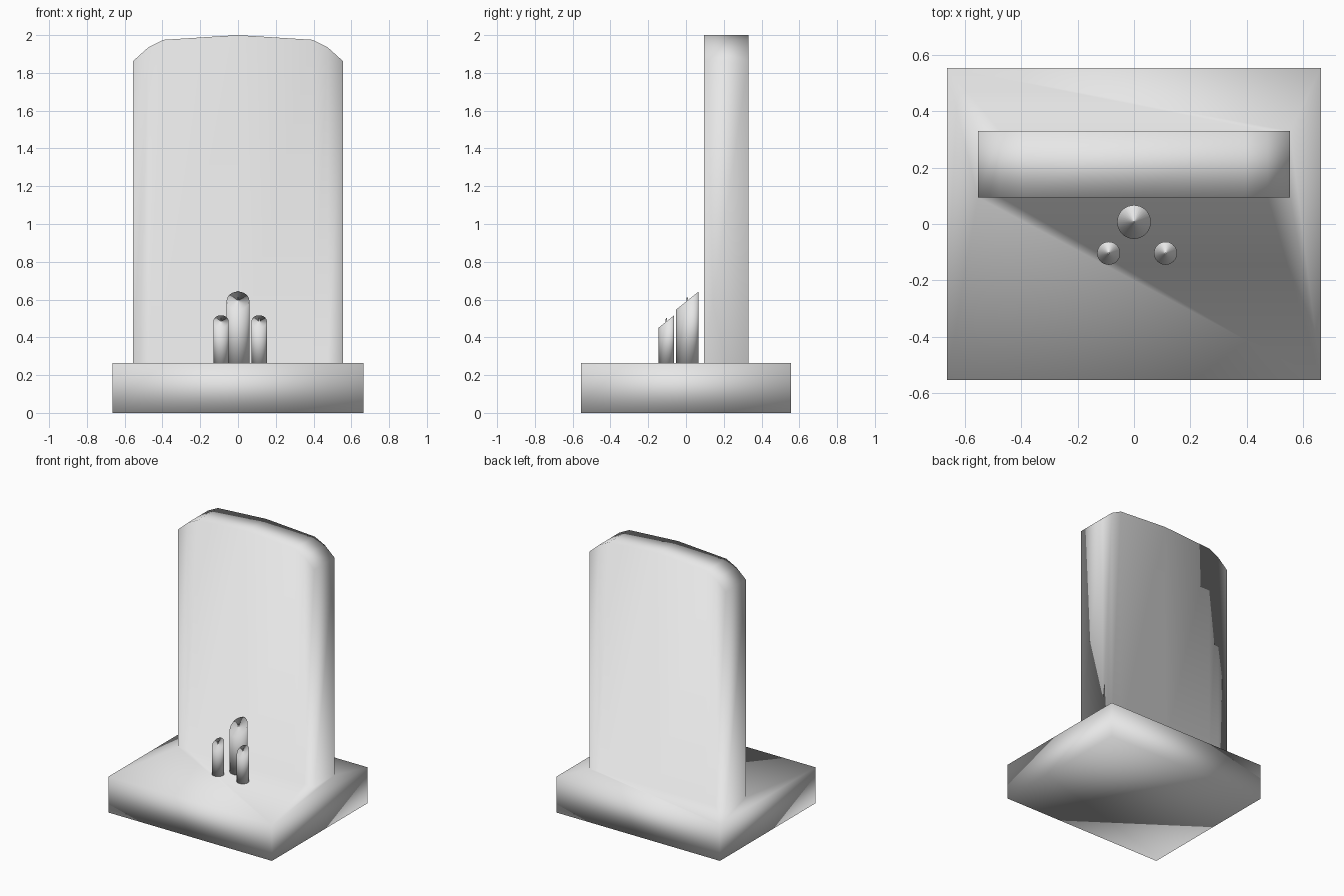
import bpy, bmesh, math

cube = bpy.data.objects.get("Cube")
if cube:
    bpy.data.objects.remove(cube)

stone_grey = bpy.data.materials.new("stone_grey")
stone_grey.use_nodes = True
GREY = (0.8, 0.8, 0.8, 1)
stone_grey.diffuse_color = GREY
for node in stone_grey.node_tree.nodes:
    if node.type == 'BSDF_PRINCIPLED':
        node.inputs["Base Color"].default_value = GREY

BASE_TOP = 0.265


def finish(bm, name):
    """Turn a bmesh into a fully smooth, single-colour object."""
    bmesh.ops.recalc_face_normals(bm, faces=bm.faces)
    for face in bm.faces:
        face.smooth = True
    mesh = bpy.data.meshes.new(name)
    bm.to_mesh(mesh)
    bm.free()
    mesh.materials.append(stone_grey)
    obj = bpy.data.objects.new(name, mesh)
    bpy.context.collection.objects.link(obj)
    return obj


def bridge(bm, a, b):
    """Join two closed rings of vertices with quads."""
    n = len(a)
    for i in range(n):
        j = (i + 1) % n
        bm.faces.new((a[i], a[j], b[j], b[i]))


def headstone():
    """Plinth with the upright slab growing out of its top."""
    bm = bmesh.new()
    corners = [(-0.665, -0.555), (0.665, -0.555), (0.665, 0.555), (-0.665, 0.555)]
    low = [bm.verts.new((x, y, 0)) for x, y in corners]
    top = [bm.verts.new((x, y, BASE_TOP)) for x, y in corners]
    bridge(bm, low, top)
    bm.faces.new(low)

    # Slab outline: half profile mirrored across the middle
    half = [(0.395, 1.975), (0.475, 1.935), (0.555, 1.863)]
    crown = [(-x, z) for x, z in reversed(half)] + [(0, 2.0)] + half
    front, back = 0.095, 0.33
    foot, head = [], []
    for y, outline in ((front, crown), (back, crown[::-1])):
        foot += [bm.verts.new((x, y, BASE_TOP)) for x, z in outline]
        head += [bm.verts.new((x, y, z)) for x, z in outline]
    bridge(bm, foot, head)

    # Top of the slab, in strips from front to back
    n = len(crown)
    for i in range(n - 1):
        bm.faces.new((head[i], head[i + 1], head[-2 - i], head[-1 - i]))

    # Top of the plinth around the slab
    bm.faces.new([top[0], top[1]] + foot[:n][::-1])
    bm.faces.new([top[2], top[3]] + foot[n:][::-1])
    bm.faces.new((top[1], top[2], foot[n], foot[n - 1]))
    bm.faces.new((top[3], top[0], foot[0], foot[-1]))
    finish(bm, "headstone")


def candle(name, cx, cy, radius, mid_height, slope, sides=32):
    """Round candle with a slanted top and a short wick."""
    bm = bmesh.new()

    def ring(r, z, tilt):
        pts = []
        for i in range(sides):
            a = math.tau * i / sides
            dy = r * math.sin(a)
            pts.append(bm.verts.new((cx + r * math.cos(a), cy + dy, z + tilt * dy)))
        return pts

    rings = [ring(radius, BASE_TOP, 0),
             ring(radius, mid_height, slope),
             ring(0.004, mid_height, slope),
             ring(0.003, mid_height + 0.018, 0)]
    for a, b in zip(rings, rings[1:]):
        bridge(bm, a, b)
    bm.faces.new(rings[0])
    bm.faces.new(rings[-1])
    finish(bm, name)


headstone()
candle("tall_candle", 0, 0.007, 0.06, 0.594, 0.8)
candle("right_candle", -0.09, -0.104, 0.041, 0.484, 0.8)
candle("left_candle", 0.112, -0.104, 0.041, 0.484, 0.8)
